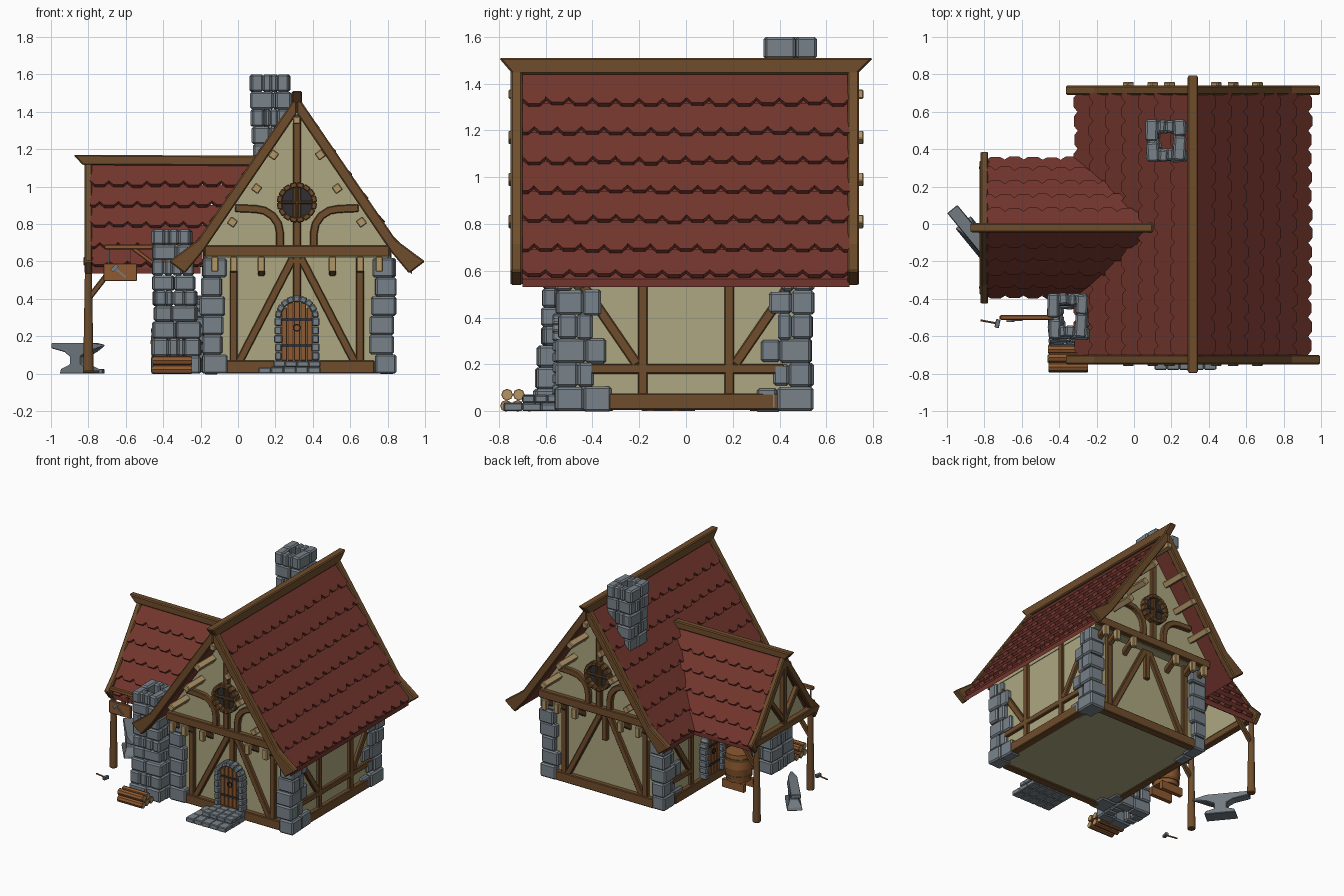
import bpy, bmesh, random
from math import sin, cos, pi, atan2
from mathutils import Vector, Matrix

if "Cube" in bpy.data.objects:
    bpy.data.objects.remove(bpy.data.objects["Cube"])

random.seed(4)
R = random.uniform
CX, WY = 0.315, -0.02          # main ridge x, wing ridge y

def mat(name, *c):
    m = bpy.data.materials.new(name)
    m.diffuse_color = (*c, 1)
    m.use_nodes = True
    m.node_tree.nodes["Principled BSDF"].inputs["Base Color"].default_value = m.diffuse_color
    return m

WOOD = mat("wood", .16, .075, .025)
PLASTER = mat("plaster", .42, .39, .22)
STONE = mat("stone", .19, .225, .255)
TILE = mat("roof_red", .17, .036, .026)
PALE = mat("pale_wood", .45, .31, .14)
PLANK = mat("plank", .27, .10, .03)
DARK = mat("dark", .03, .03, .035)
STEEL = mat("steel", .17, .2, .225)

def box(bm, c, s, rz=0, rot=None):
    r = rot.to_matrix().to_4x4() if rot else Matrix.Rotation(rz, 4, 'Z')
    bmesh.ops.create_cube(bm, size=1, matrix=Matrix.Translation(c) @ r @ Matrix.Diagonal((*s, 1)))

def span(bm, x0, x1, y0, y1, z0, z1, rz=0):
    box(bm, ((x0+x1)/2, (y0+y1)/2, (z0+z1)/2), (x1-x0, y1-y0, z1-z0), rz)

def beam(bm, p, q, w, d=None):
    p, q = Vector(p), Vector(q)
    box(bm, (p+q)/2, (d or w, w, (q-p).length), rot=(q-p).to_track_quat('Z', 'Y'))

def prism(bm, pts, axis, a, b):
    """extrude a 2D outline between depths a and b along an axis"""
    f = {'x': lambda u, v, d: (d, u, v), 'y': lambda u, v, d: (u, d, v)}[axis]
    lo = [bm.verts.new(f(u, v, a)) for u, v in pts]
    hi = [bm.verts.new(f(u, v, b)) for u, v in pts]
    bm.faces.new(lo)
    bm.faces.new(hi[::-1])
    for i in range(len(pts)):
        j = (i+1) % len(pts)
        bm.faces.new((lo[i], hi[i], hi[j], lo[j]))

def strip(pts, w):
    """outline of a bent timber along a path"""
    up, dn = [], []
    for i, p in enumerate(pts):
        t = (Vector(pts[min(i+1, len(pts)-1)]) - Vector(pts[max(i-1, 0)])).normalized()
        n = Vector((-t.y, t.x))*w/2
        up.append(tuple(Vector(p)+n))
        dn.append(tuple(Vector(p)-n))
    return up + dn[::-1]

def cyl(bm, p, q, r, r2=None, seg=12):
    p, q = Vector(p), Vector(q)
    m = Matrix.Translation((p+q)/2) @ (q-p).to_track_quat('Z', 'Y').to_matrix().to_4x4()
    bmesh.ops.create_cone(bm, cap_ends=True, segments=seg, radius1=r, radius2=r if r2 is None else r2,
                          depth=(q-p).length, matrix=m)

def finish(bm, name, m, bevel=0, M=None, smooth=False):
    if M:
        bm.transform(M)
    bmesh.ops.recalc_face_normals(bm, faces=bm.faces)
    me = bpy.data.meshes.new(name)
    bm.to_mesh(me)
    bm.free()
    o = bpy.data.objects.new(name, me)
    bpy.context.collection.objects.link(o)
    me.materials.append(m)
    if bevel:
        b = o.modifiers.new("bevel", 'BEVEL')
        b.width, b.segments, b.limit_method = bevel, 1, 'ANGLE'
    if smooth:
        bpy.context.view_layer.objects.active = o
        o.select_set(True)
        bpy.ops.object.shade_smooth_by_angle()
        o.select_set(False)
    return o

N = bmesh.new

# plaster walls and jettied gables
b = N()
span(b, -.165, .80, -.5, .5, .01, .66)
prism(b, [(CX-.49, .62), (CX+.49, .62), (CX+.49, .69), (CX, 1.39), (CX-.49, .69)], 'y', -.57, .57)
prism(b, [(WY-.27, .62), (WY+.27, .62), (WY, 1.06)], 'x', -.785, -.77)
finish(b, "plaster_walls", PLASTER)

# roofs: decks and staggered rows of pointed tiles
def roof(name, prof, a0, a1, place, rows, w, limit=None):
    P = [Vector(p) for p in prof]
    L1, L2 = (P[1]-P[0]).length, (P[2]-P[1]).length
    def at(s, off):
        d, o = (P[1]-P[0], P[0]) if s < L1 else (P[2]-P[1], P[1])
        d = d.normalized()
        return o + d*(s if s < L1 else s-L1) + Vector((-d.y, d.x))*off
    b, step = N(), (L1+L2)/rows
    for sg in (-1, 1):
        for r in range(rows):
            A, B = at(r*step, .006), at((r+1)*step + (.02 if r < rows-1 else 0), .03)
            D = (B-A).normalized()
            nrm = Vector((-D.y, D.x))*-.02
            end = a1 if limit is None else limit((A.y+B.y)/2)
            k = a0 - (w/2 if r % 2 else 0)
            while k < end - .01:
                l = B.lerp(A, R(0, .06))
                out = []
                for u, v in ((0, 0), (1, 0), (1, .82), (.75, 1), (.25, 1), (0, .82)):
                    q = A.lerp(l, v)
                    out.append((min(max(k+u*w, a0), end if limit is None else end+.04), q))
                if out[1][0] - out[0][0] > .01:
                    lo = [b.verts.new(place(sg, q.x, a, q.y)) for a, q in out]
                    hi = [b.verts.new(place(sg, q.x+nrm.x, a, q.y+nrm.y)) for a, q in out]
                    b.faces.new(lo)
                    b.faces.new(hi[::-1])
                    for i in range(6):
                        j = (i+1) % 6
                        b.faces.new((lo[i], hi[i], hi[j], lo[j]))
                k += w
    finish(b, name, TILE)

MAIN = [(0, 1.44), (.50, .72), (.615, .565)]
WING = [(0, 1.115), (.27, .72), (.355, .565)]
roof("main_roof_tiles", MAIN, -.70, .70, lambda s, o, a, z: (CX+s*o, a, z), 7, .1)
valley = lambda z: CX - ((1.44-z)/1.44 if z > .72 else .5+(.72-z)*.74) + .05
roof("wing_roof_tiles", WING, -.79, 0, lambda s, o, a, z: (a, WY+s*o, z), 5, .1, valley)
b = N()
for s in (-1, 1):
    under = [(CX+s*o, z) for o, z in MAIN]
    prism(b, under + [(u, z-.035) for u, z in under[::-1]], 'y', -.70, .70)
    under = [(WY+s*o, z) for o, z in WING]
    prism(b, under + [(u, z-.03) for u, z in under[::-1]], 'x', -.79, -.2)
finish(b, "roof_decks", TILE)

# verge rafters and ridge beams
b = N()
big = [(0, 1.49), (.53, .715), (.685, .60), (.60, .535), (.50, .655), (0, 1.39)]
small = [(0, 1.15), (.31, .70), (.41, .60), (.355, .53), (.285, .64), (0, 1.06)]
for s in (-1, 1):
    for y in (-.75, .69):
        prism(b, [(CX+s*u, v) for u, v in big], 'y', y, y+.05)
    prism(b, [(WY+s*u, v) for u, v in small], 'x', -.82, -.78)
prism(b, [(-.8, 1.51), (.8, 1.51), (.73, 1.44), (-.74, 1.44)], 'x', CX-.028, CX+.028)
prism(b, [(-.88, 1.17), (.1, 1.165), (.11, 1.11), (-.83, 1.115)], 'y', WY-.025, WY+.025)
finish(b, "rafters_and_ridges", WOOD, .007)

# gable framing, front and back
b, pale = N(), N()
for s in (-1, 1):
    lo, up = s*.505, s*.575
    beam(b, (-.18, up, .655), (.81, up, .655), .06, .06)
    beam(b, (-.1, lo, .035), (.73, lo, .035), .07, .06)
    beam(b, (CX, up, .65), (CX, up, 1.38), .042)
    beam(b, (CX, lo, .40), (CX, lo, .65), .042)
    for m in (-1, 1):
        X = lambda o: CX + m*o
        beam(b, (X(.338), lo, .05), (X(.338), lo, .64), .042)
        beam(b, (X(.31), lo, .06), (X(.02), lo, .62), .042)
        arc = [(X(.09), .67)] + [(X(.09+.13*(1-cos(t))), .75+.13*sin(t)) for t in (0, .4, .8, 1.2, pi/2)] + [(X(.33), .885)]
        prism(b, strip(arc, .042), 'y', s*.56, s*.60)
        for o in (.19, .338, .44):           # jetty brackets
            beam(b, (X(o), s*.46, .52), (X(o), s*.6, .61), .038)
            box(pale, (X(o), s*.60, .585), (.04, .035, .08))
        for o, z in ((.125, 1.17), (.215, .99), (.345, .81)):   # purlin ends
            box(pale, (X(o), s*.66, z), (.045, .20, .045), rot=Matrix.Rotation(m*.95, 3, 'Y').to_euler())
    box(pale, (CX, s*.66, 1.355), (.04, .2, .04))
    # round window frame
    ring = [(CX+.095*cos(t*pi/8), .915+.095*sin(t*pi/8)) for t in range(16)]
    for i in range(16):
        p, q = ring[i], ring[(i+1) % 16]
        beam(b, (p[0], s*.595, p[1]), (q[0], s*.595, q[1]), .028, .05)
    beam(b, (CX-.09, s*.597, .915), (CX+.09, s*.597, .915), .016)
    beam(b, (CX, s*.597, .825), (CX, s*.597, 1.005), .016)
# side wall framing
for x, m in ((.80, 1), (-.165, -1)):
    span(b, x-.03, x+.03, -.4, .4, .005, .075)
    for s in (-1, 1):
        beam(b, (x, s*.185, .05), (x, s*.185, .66), .042)
        beam(b, (x, s*.21, .2), (x, s*.47, .58), .042)
        beam(b, (x, s*.19, .18), (x, s*.42, .18), .042)
    if m > 0:
        beam(b, (x, -.2, .18), (x, .2, .18), .042)
# wing posts, plates, truss
for y in (-.34, .30):
    cyl(b, (-.80, y, 0), (-.80, y, .58), .03, .02, 8)
    beam(b, (-.80, y, .59), (-.17, y, .59), .04)
    beam(b, (-.80, y, .40), (-.66, y, .58), .03)
beam(b, (-.80, -.38, .60), (-.80, .34, .60), .05)
beam(b, (-.80, WY, .60), (-.80, WY, 1.1), .04)
for s in (-1, 1):
    beam(b, (-.80, WY, .64), (-.80, WY+s*.16, .84), .035)
finish(b, "timber_frame", WOOD, .005)
finish(pale, "purlin_and_bracket_ends", PALE, .005)
b = N()
for s in (-1, 1):
    cyl(b, (CX, s*.57, .915), (CX, s*.583, .915), .09, seg=16)
finish(b, "window_glass", DARK)

# corner quoins
b = N()
for X, mx in ((.85, -1), (-.205, 1)):
    for Y, my in ((-.56, 1), (.55, -1)):
        z = 0
        for i in range(6):
            h, lx = .103, R(.10, .14)
            ly = (.24 if i % 2 == 0 else .17) * (1-.05*i)
            x, y, c = X+mx*R(0, .018), Y+my*R(0, .015), ly*R(.5, .65)
            box(b, (x+mx*lx/2, y+my*c/2, z+h/2), (lx, c, h), R(-.05, .05))
            box(b, (x+mx*.05, y+my*(c+ly)/2, z+h*.5), (.08, ly-c, h*R(.85, 1.1)), R(-.05, .05))
            z += h
finish(b, "corner_stones", STONE, .01)

# stone stacks
def stack(b, lo, hi, z0, z1, n, t):
    h = (z1-z0)/n
    for i in range(n):
        f = i/max(n-1, 1)
        x0, x1, y0, y1 = [p+(q-p)*f for p, q in zip(lo, hi)]
        a, c, z = (t, 0, z0+i*h) if i % 2 else (0, t, z0+i*h)
        for rect in ((x0+a, x1-a, y0, y0+t), (x0+a, x1-a, y1-t, y1), (x0, x0+t, y0+c, y1-c), (x1-t, x1, y0+c, y1-c)):
            X0, X1, Y0, Y1 = rect
            k = R(.4, .6)
            parts = [(X0, X0+(X1-X0)*k, Y0, Y1), (X0+(X1-X0)*k, X1, Y0, Y1)] if X1-X0 > Y1-Y0 else \
                    [(X0, X1, Y0, Y0+(Y1-Y0)*k), (X0, X1, Y0+(Y1-Y0)*k, Y1)]
            for p in parts:
                j = R(-.006, .006)
                span(b, p[0]+j, p[1]+j, p[2]-j, p[3]-j, z, z+h, R(-.07, .07))
b = N()
stack(b, (.085, .27, .34, .55), (.065, .28, .335, .555), 1.04, 1.6, 6, .065)
finish(b, "roof_chimney", STONE, .01)
b = N()
stack(b, (-.46, -.195, -.65, -.37), (-.455, -.205, -.63, -.37), 0, .28, 3, .085)
stack(b, (-.45, -.22, -.615, -.375), (-.46, -.25, -.61, -.375), .28, .77, 6, .062)
finish(b, "forge_stack", STONE, .01)

# arched doors with stone surrounds
def door(name, M):
    st, pl, ir = N(), N(), N()
    for i in range(9):
        a = pi*(i+.5)/9
        box(st, (.1*cos(a), -.03, .30+.1*sin(a)), (.034, .06, .036),
            rot=Matrix.Rotation(-a, 3, 'Y').to_euler())
    for s in (-1, 1):
        for i in range(5):
            box(st, (s*.1, -.03, .093+i*.046), (R(.034, .044), .06, .044))
    for i in range(5):
        x = -.068+i*.034
        span(pl, x-.0155, x+.0155, -.03, .01, .07, .30+(max(.0075-x*x, .0003))**.5)
    for z in (.15, .29):
        span(ir, -.08, .08, -.036, -.028, z-.008, z+.008)
    for i in range(8):
        a, c = i*pi/4, (i+1)*pi/4
        beam(ir, (.018*cos(a), -.04, .245+.018*sin(a)), (.018*cos(c), -.04, .245+.018*sin(c)), .007)
    finish(st, name+"_arch", STONE, .006, M)
    finish(pl, name+"_planks", PLANK, .003, M)
    finish(ir, name+"_ironwork", DARK, 0, M)
door("front_door", Matrix.Translation((CX, -.51, 0)))
door("side_door", Matrix.Translation((-.165, -.04, 0)) @ Matrix.Rotation(-pi/2, 4, 'Z'))

# front steps
b = N()
for x0, x1, y0, z, n in ((.11, .44, -.78, 0, 5), (.19, .44, -.70, .035, 4)):
    w, d = (x1-x0)/n, (-.54-y0)/3
    for i in range(n):
        for j in range(3):
            span(b, x0+i*w, x0+i*w+w, y0+j*d, y0+j*d+d, z, z+R(.031, .038), R(-.04, .04))
finish(b, "front_steps", STONE, .005)

# firewood
b, e = N(), N()
for y, z in ((-.77, .022), (-.72, .022), (-.67, .022), (-.765, .07), (-.715, .07)):
    j = R(-.012, .012)
    cyl(b, (-.465+j, y, z), (-.26+j, y, z), .025, seg=8)
    cyl(e, (-.468+j, y, z), (-.257+j, y, z), .020, seg=8)
finish(b, "firewood_bark", PLANK)
finish(e, "firewood_ends", PALE)

# hanging sign with plain hammer emblem
b = N()
beam(b, (-.715, -.5, .677), (-.43, -.5, .677), .026)
beam(b, (-.56, -.5, .67), (-.44, -.5, .58), .022)
span(b, -.72, -.54, -.51, -.49, .495, .59)
finish(b, "sign_board", PLANK, .004)
b = N()
for x in (-.69, -.57):
    beam(b, (x, -.5, .58), (x, -.5, .67), .008)
beam(b, (-.66, -.513, .565), (-.60, -.513, .515), .01)
beam(b, (-.675, -.513, .55), (-.645, -.513, .58), .02)
finish(b, "sign_fittings", STEEL)

# anvil
b = N()
prism(b, [(-.2, .165), (.1, .165), (.2, .155), (.2, .145), (.1, .115), (.045, .09), (.045, .05), (.10, .025),
          (.11, 0), (-.11, 0), (-.10, .025), (-.045, .05), (-.045, .09), (-.09, .115), (-.2, .135)], 'y', -.035, .035)
for v in b.verts:
    if v.co.x > .15:
        v.co.y *= .2
    elif v.co.z < .03:
        v.co.y *= 1.5
finish(b, "anvil", STEEL, .004, Matrix.Translation((-.845, -.075, 0)) @ Matrix.Rotation(atan2(-.77, .63), 4, 'Z'))

# loose hammer
b = N()
cyl(b, (-.82, -.515, .012), (-.74, -.53, .012), .006, seg=6)
finish(b, "hammer_handle", PLANK)
b = N()
beam(b, (-.735, -.555, .012), (-.725, -.51, .012), .024)
finish(b, "hammer_head", STEEL, .003)

# water tub on a low stand
b = N()
cyl(b, (-.37, -.1, .06), (-.37, -.1, .165), .085, .1, 14)
cyl(b, (-.37, -.1, .165), (-.37, -.1, .27), .1, .09, 14)
span(b, -.46, -.28, -.17, -.14, 0, .06)
span(b, -.46, -.28, -.06, -.03, 0, .06)
finish(b, "water_tub", PLANK, 0, None, True)
b = N()
for z, r in ((.10, .095), (.23, .098)):
    cyl(b, (-.37, -.1, z-.01), (-.37, -.1, z+.01), r, seg=14)
finish(b, "tub_hoops", WOOD, 0, None, True)
